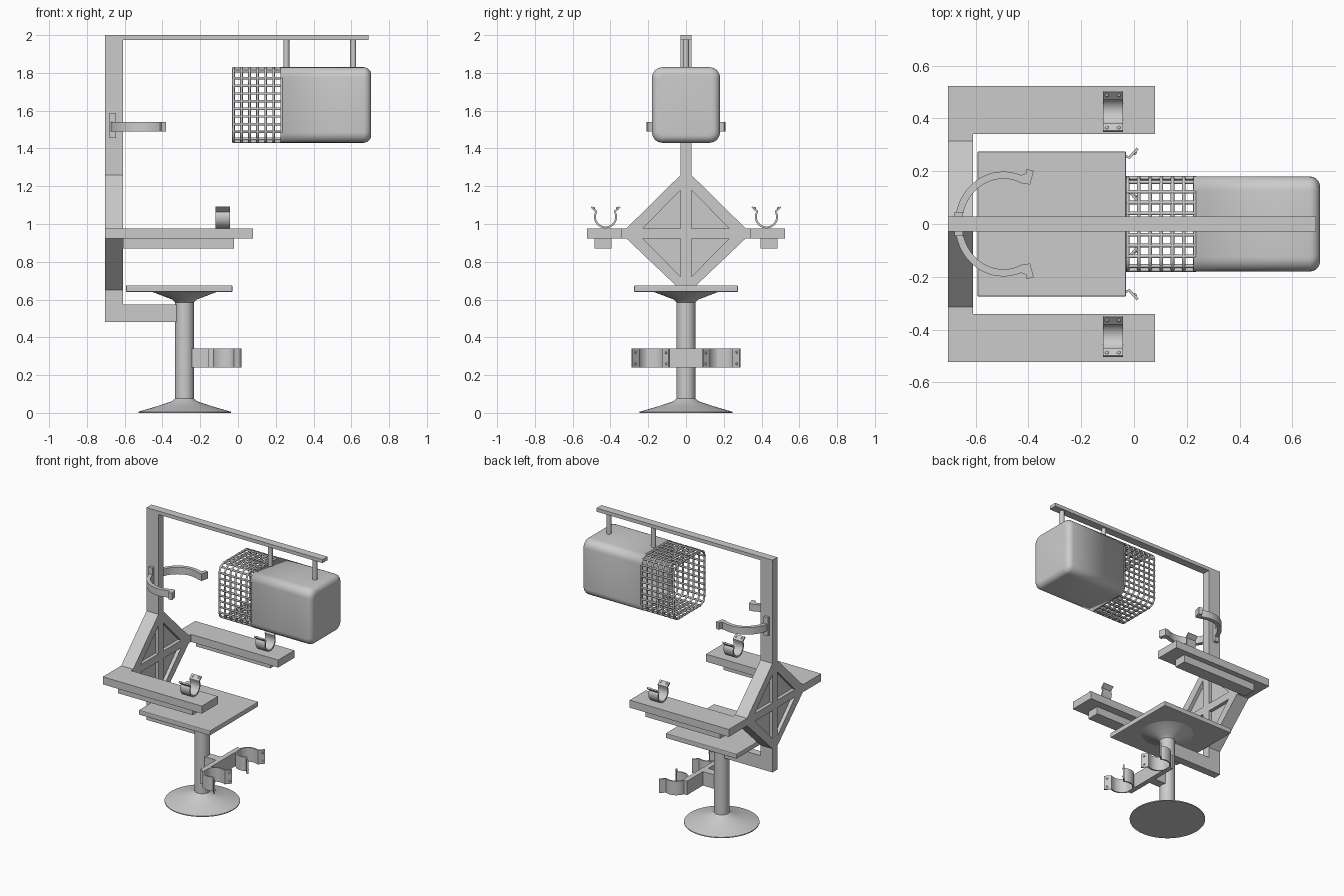
import bpy, bmesh, math
from mathutils import Vector

if "Cube" in bpy.data.objects:
    bpy.data.objects.remove(bpy.data.objects["Cube"])


def finish(name, bm, smooth=False):
    bmesh.ops.recalc_face_normals(bm, faces=bm.faces)
    me = bpy.data.meshes.new(name)
    bm.to_mesh(me)
    bm.free()
    ob = bpy.data.objects.new(name, me)
    bpy.context.collection.objects.link(ob)
    if smooth:
        bpy.ops.object.select_all(action='DESELECT')
        ob.select_set(True)
        bpy.context.view_layer.objects.active = ob
        bpy.ops.object.shade_smooth_by_angle(angle=math.radians(35))
    return ob


def box(name, x, y, z, bevel=0):
    bm = bmesh.new()
    bmesh.ops.create_cube(bm, size=1)
    for v in bm.verts:
        v.co = [(r[0] + r[1]) / 2 + c * (r[1] - r[0]) for c, r in zip(v.co, (x, y, z))]
    if bevel:
        bmesh.ops.bevel(bm, geom=bm.edges[:], offset=bevel, segments=2, affect='EDGES', profile=0.5)
    return finish(name, bm)


def loft(bm, rings, caps=(True, True)):
    vs = [[bm.verts.new(p) for p in r] for r in rings]
    n = len(vs[0])
    for a, b in zip(vs, vs[1:]):
        for i in range(n):
            bm.faces.new((a[i], a[(i + 1) % n], b[(i + 1) % n], b[i]))
    if caps[0]:
        bm.faces.new(vs[0])
    if caps[1]:
        bm.faces.new(vs[-1])


def prism(name, pts, lo, hi, place, smooth=False):
    bm = bmesh.new()
    loft(bm, [[place(u, v, w) for u, v in pts] for w in (lo, hi)])
    return finish(name, bm, smooth)


def lathe(name, prof, cx, cy, seg=48):
    bm = bmesh.new()
    ang = [2 * math.pi * i / seg for i in range(seg)]
    loft(bm, [[(cx + r * math.cos(a), cy + r * math.sin(a), z) for a in ang] for r, z in prof])
    return finish(name, bm, True)


def ribbon(path, t):
    """Closed outline of a strip of thickness t along a 2D path."""
    p = [Vector(q) for q in path]
    left, right = [], []
    for i, q in enumerate(p):
        d = (p[min(i + 1, len(p) - 1)] - p[max(i - 1, 0)]).normalized()
        n = Vector((-d.y, d.x)) * t / 2
        left.append(q + n)
        right.append(q - n)
    return [tuple(q) for q in left + right[::-1]]


def clamp(name, s, lo, hi, place):
    """Open C clip with flared lips and rivets; opens toward +v."""
    arc = [math.radians(150 + 240 * i / 24) for i in range(25)]
    path = [(-0.075 * s, 0.052 * s)]
    path += [(0.056 * s * math.cos(a), 0.056 * s * math.sin(a)) for a in arc]
    path += [(0.075 * s, 0.052 * s)]
    prism(name, ribbon(path, 0.01), lo, hi, place, True)
    bm = bmesh.new()
    for sx in (-1, 1):
        for f in (0.2, 0.8):
            res = bmesh.ops.create_uvsphere(bm, u_segments=8, v_segments=6, radius=0.008)
            bmesh.ops.translate(bm, verts=res['verts'],
                                vec=place(sx * 0.063 * s, 0.044 * s, lo + f * (hi - lo)))
    finish(name + "_rivets", bm, True)


# pedestal and seat
lathe("pedestal", [(0.245, 0), (0.245, 0.006), (0.15, 0.034), (0.07, 0.06), (0.05, 0.075),
                   (0.05, 0.585), (0.065, 0.6), (0.175, 0.642)], -0.283, 0)
box("seat", (-0.593, -0.03), (-0.275, 0.275), (0.64, 0.675), 0.005)

# back frame
W = 0.028
BX = (-0.705, -0.61)
box("lower_arm", (-0.705, -0.31), (-W, W), (0.48, 0.575))
box("back_post", BX, (-W, W), (0.48, 2.0))
box("top_beam", (-0.61, 0.69), (-W, W), (1.975, 2.0))
box("back_crossbar", BX, (-0.345, 0.345), (0.923, 0.977))

# diamond back: rim pieces around recessed panels, plus armrests and wrist clips
for side, s in (("left", 1), ("right", -1)):
    yz = lambda u, v, w, s=s: (w, s * u, v)
    for lvl, tip, tin, mid in (("upper", 1.26, 1.18, 0.977), ("lower", 0.65, 0.72, 0.923)):
        prism(f"back_rim_{lvl}_{side}", [(W, tip), (0.315, mid), (0.228, mid), (W, tin)], *BX, yz)
        prism(f"back_panel_{lvl}_{side}", [(W, tin), (0.228, mid), (W, mid)], -0.68, -0.635, yz)
    ys = lambda a, b, s=s: tuple(sorted((s * a, s * b)))
    box("armrest_" + side, (-0.705, 0.08), ys(0.34, 0.523), (0.923, 0.977))
    box("armrest_rail_" + side, (-0.61, -0.02), ys(0.395, 0.485), (0.87, 0.923))
    clamp("wrist_clip_" + side, 1.0, -0.118, -0.042,
          lambda u, v, w, s=s: (w, s * 0.426 + u, 1.038 + v))
    clamp("ankle_clip_" + side, 1.32, 0.24, 0.34,
          lambda u, v, w, s=s: (-0.055 + v, s * 0.187 + u, w))
    # neck brace half and its hinge plate
    arc = [math.radians(168 - 110 * i / 20) for i in range(21)]
    path = [(-0.495 + 0.17 * math.cos(a), 0.185 * math.sin(a)) for a in arc]
    path.append((-0.393, 0.205))
    path = [(-0.662, 0.026)] + path
    prism("neck_brace_" + side, ribbon(path, 0.027), 1.49, 1.54,
          lambda u, v, w, s=s: (u, s * v, w), True)
    box("neck_hinge_" + side, (-0.68, -0.647), ys(0.02, 0.045), (1.455, 1.588))

# ankle clip support
box("ankle_stem", (-0.25, -0.15), (-0.03, 0.03), (0.24, 0.34))
box("ankle_crossbar", (-0.155, -0.12), (-0.21, 0.21), (0.24, 0.34))

# hood: rounded hollow shell, closed at the far end
CZ = 1.63


def hood_profile(x, inset=0.0, n=7):
    r = max(0.055 - inset * 0.6, 0.015)
    hy, hz = 0.18 - inset - r, 0.2 - inset - r
    pts = []
    for k, (sy, sz) in enumerate(((1, 1), (-1, 1), (-1, -1), (1, -1))):
        for i in range(n):
            a = math.pi / 2 * (k + i / (n - 1))
            pts.append(Vector((x, sy * hy + r * math.cos(a), CZ + sz * hz + r * math.sin(a))))
    return pts


R = 0.04
rings = [hood_profile(0.225)]
for i in range(7):
    a = math.pi / 2 * i / 6
    rings.append(hood_profile(0.705 - R + R * math.sin(a), R * (1 - math.cos(a))))
bm = bmesh.new()
loft(bm, rings, (False, True))
shell = finish("hood_shell", bm, True)
mod = shell.modifiers.new("thickness", 'SOLIDIFY')
mod.thickness = 0.012
mod.offset = -1 

# hood cage: rings and lengthwise bars as one tube curve
cu = bpy.data.curves.new("hood_cage", 'CURVE')
cu.dimensions = '3D'
cu.bevel_depth = 0.007
cu.bevel_resolution = 1
cu.use_fill_caps = True


def add_line(pts, cyclic):
    sp = cu.splines.new('POLY')
    sp.points.add(len(pts) - 1)
    for p, q in zip(sp.points, pts):
        p.co = (*q, 1)
    sp.use_cyclic_u = cyclic


B = 0.006
for i in range(7):
    add_line(hood_profile(-0.024 + 0.0425 * i, B), True)
prof = hood_profile(0, B)
loop = prof + prof[:1]
lens = [(b - a).length for a, b in zip(loop, loop[1:])]
N = 34
for k in range(N):
    d = sum(lens) * k / N
    for a, b, l in zip(loop, loop[1:], lens):
        if d <= l:
            p = a.lerp(b, d / l)
            add_line([(-0.03, p.y, p.z), (0.235, p.y, p.z)], False)
            break
        d -= l
bpy.context.collection.objects.link(bpy.data.objects.new("hood_cage", cu))

# hanger rods
for name, x in (("front_hanger", 0.256), ("rear_hanger", 0.61)):
    lathe(name, [(0.016, 1.82), (0.016, 1.98)], x, 0, 20)
